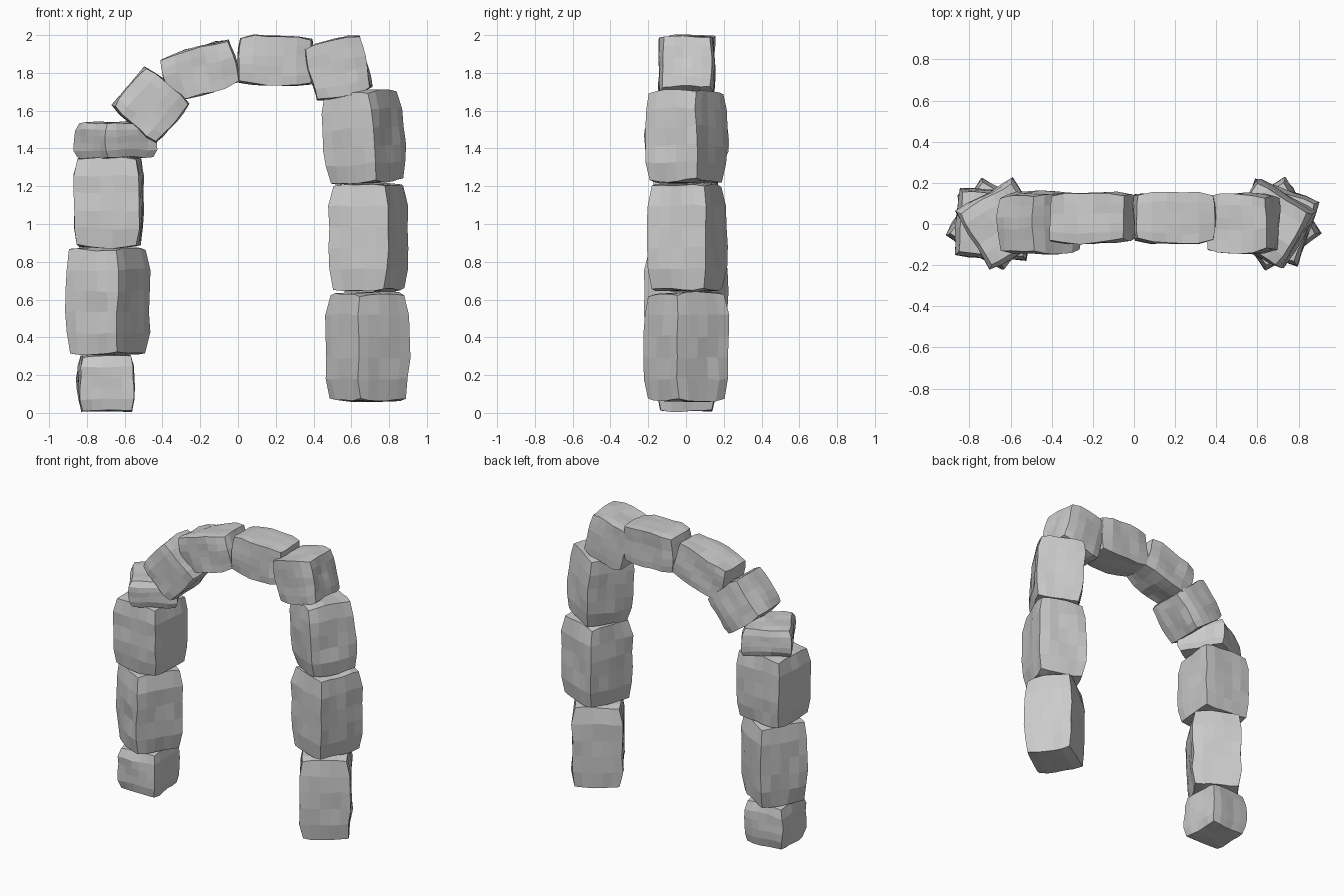
import bpy, bmesh, math
from mathutils import Matrix, Vector, noise

if "Cube" in bpy.data.objects:
    bpy.data.objects.remove(bpy.data.objects["Cube"])

stone_grey = bpy.data.materials.new("stone grey")
stone_grey.diffuse_color = (0.6, 0.6, 0.6, 1)
stone_grey.use_nodes = True
stone_grey.node_tree.nodes["Principled BSDF"].inputs["Base Color"].default_value = stone_grey.diffuse_color


def stone(name, centre, size, tilt=0, yaw=0, axis=2):
    """Rough-hewn block: a gridded box, narrowed at both ends of its axis, lightly lumpy."""
    bm = bmesh.new()
    bmesh.ops.create_cube(bm, size=2)
    bmesh.ops.subdivide_edges(bm, edges=bm.edges[:], cuts=4, use_grid_fill=True)
    seed = Vector(centre) * 7.3
    half = Vector(size) / 2
    others = [i for i in range(3) if i != axis]
    for v in bm.verts:
        p = v.co.copy()
        q = p.copy()
        ends = abs(p[axis]) ** 5
        rim = max(abs(p[i]) for i in others) ** 4
        corner = abs(p[others[0]] * p[others[1]]) ** 4
        for i in others:
            q[i] *= 1 - 0.10 * ends - 0.02 * corner
        q[axis] *= 1 - 0.02 * rim - 0.03 * corner
        q = Vector(q[i] * half[i] for i in range(3))
        v.co = q + noise.noise_vector(q * 8 + seed) * 0.014
    turn = Matrix.Rotation(math.radians(-tilt), 4, 'Y') @ Matrix.Rotation(math.radians(yaw), 4, 'Z')
    bm.transform(Matrix.Translation(centre) @ turn)
    bmesh.ops.recalc_face_normals(bm, faces=bm.faces[:])
    mesh = bpy.data.meshes.new(name)
    bm.to_mesh(mesh)
    bm.free()
    mesh.materials.append(stone_grey)
    bpy.context.collection.objects.link(bpy.data.objects.new(name, mesh))


# Left pillar, bottom to top
stone("left_foot_stone", (-0.70, 0, 0.157), (0.29, 0.30, 0.30), 0, 2)
stone("left_lower_stone", (-0.69, 0, 0.59), (0.33, 0.33, 0.57), 0, -32)
stone("left_upper_stone", (-0.685, 0, 1.115), (0.355, 0.33, 0.48), 0, -4)
stone("left_cap_stone", (-0.645, 0, 1.445), (0.325, 0.335, 0.19), 0, 30)

# Arch, left to right
stone("arch_left_stone", (-0.46, 0.005, 1.63), (0.305, 0.30, 0.29), -40, 0, 0)
stone("arch_mid_left_stone", (-0.20, 0.03, 1.81), (0.39, 0.245, 0.25), 16, 0, 0)
stone("arch_mid_right_stone", (0.197, 0.03, 1.865), (0.39, 0.245, 0.26), -1, 0, 0)
stone("arch_right_stone", (0.53, 0.003, 1.825), (0.305, 0.29, 0.305), 14, 0, 0)

# Right pillar, bottom to top
stone("right_lower_stone", (0.685, 0, 0.35), (0.33, 0.33, 0.58), 0, 33)
stone("right_middle_stone", (0.69, 0.005, 0.93), (0.335, 0.335, 0.57), 0, -20)
stone("right_upper_stone", (0.665, 0, 1.46), (0.32, 0.325, 0.49), 4, -31)
